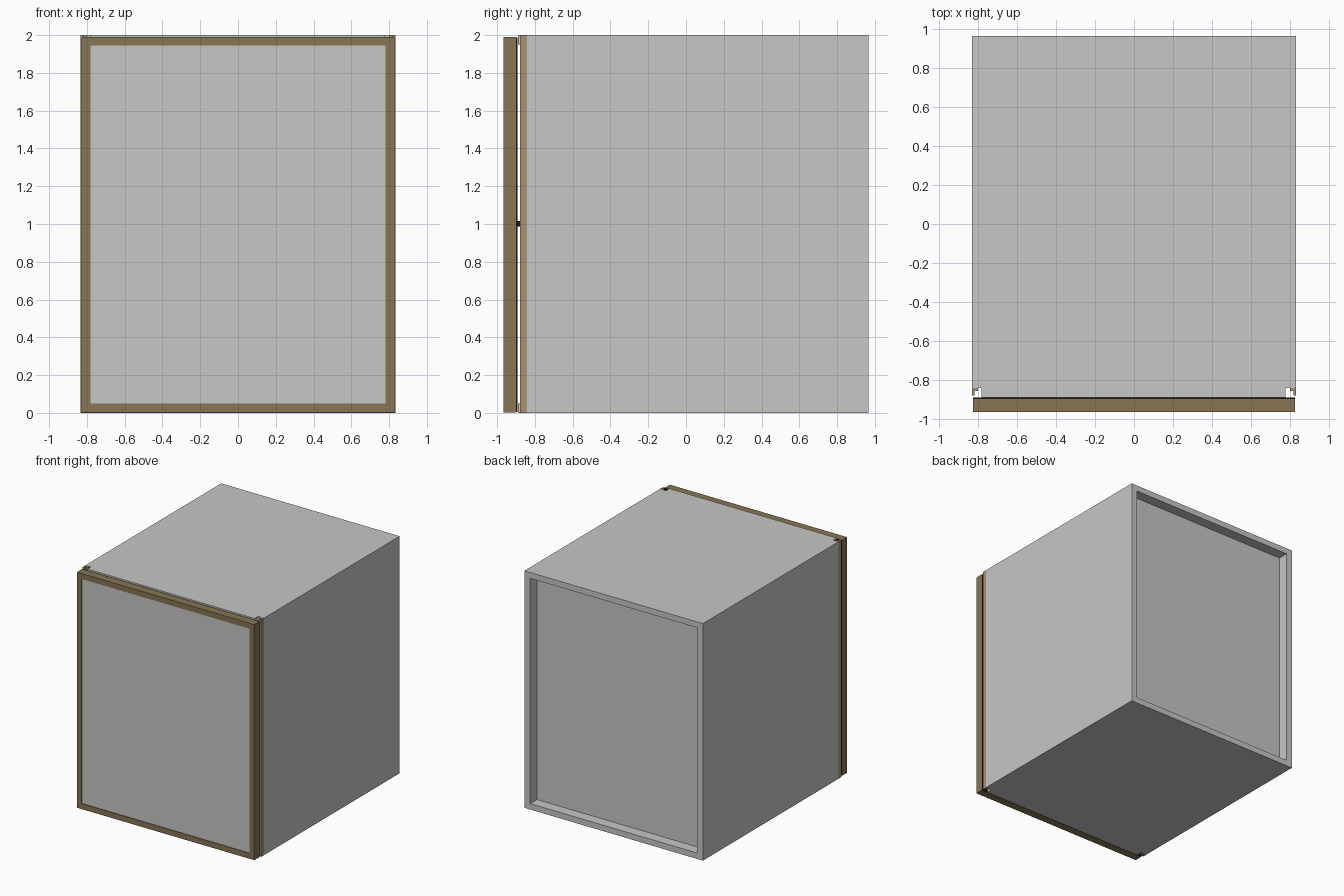
import bpy
import bmesh

if "Cube" in bpy.data.objects:
    bpy.data.objects.remove(bpy.data.objects["Cube"])


def material(name, rgb):
    m = bpy.data.materials.new(name)
    m.diffuse_color = (*rgb, 1)
    m.use_nodes = True
    m.node_tree.nodes["Principled BSDF"].inputs["Base Color"].default_value = m.diffuse_color
    return m


GREY = material("light grey panel", (0.57, 0.57, 0.56))
BROWN = material("door frame brown", (0.242, 0.178, 0.091))
TAN = material("trim tan", (0.40, 0.285, 0.165))
BLACK = material("seal black", (0.01, 0.01, 0.01))


def prism(name, outline, z0, z1, mat):
    """Extrude an xy outline from z0 to z1."""
    bm = bmesh.new()
    face = bm.faces.new([bm.verts.new((x, y, z0)) for x, y in outline])
    top = bmesh.ops.extrude_face_region(bm, geom=[face])["geom"]
    bmesh.ops.translate(bm, vec=(0, 0, z1 - z0),
                        verts=[v for v in top if isinstance(v, bmesh.types.BMVert)])
    bmesh.ops.recalc_face_normals(bm, faces=bm.faces)
    me = bpy.data.meshes.new(name)
    bm.to_mesh(me)
    bm.free()
    me.materials.append(mat)
    ob = bpy.data.objects.new(name, me)
    bpy.context.collection.objects.link(ob)
    return ob


def box(name, x0, x1, y0, y1, z0, z1, mat):
    return prism(name, [(x0, y0), (x1, y0), (x1, y1), (x0, y1)], z0, z1, mat)


W, BACK, SIDE_FRONT, LIP = 0.833, 0.965, -0.842, -0.89
INNER, T = 0.778, 0.05

# Top and bottom boards, notched at the front left corner
board = [(-W, SIDE_FRONT), (-INNER - 0.005, SIDE_FRONT), (-INNER - 0.005, LIP),
         (INNER, LIP), (INNER, BACK), (-W, BACK)]
prism("top_board", board, 2 - T, 2, GREY)
prism("bottom_board", board, 0, T, GREY)

# Side boards and recessed back panel
box("right_side", INNER, W, SIDE_FRONT, BACK, 0, 2, GREY)
box("left_side", -W, -INNER, SIDE_FRONT, BACK, T, 2 - T, GREY)
box("back_panel", -INNER, INNER, 0.835, 0.875, T, 2 - T, GREY)

# L-shaped corner trims in the front notches
for s, side in ((-1, "left"), (1, "right")):
    profile = [(0.80, -0.843), (W, -0.843), (W, -0.88), (0.818, -0.88),
               (0.818, -0.857), (0.80, -0.857)]
    prism(side + "_corner_trim", [(s * x, y) for x, y in profile], 0, 2, TAN)

# Door: brown frame with a slightly sunken grey panel
door = box("door", -0.828, 0.828, -0.966, -0.899, 0.003, 1.99, BROWN)
door.data.materials.append(GREY)
bm = bmesh.new()
bm.from_mesh(door.data)
bm.normal_update()
front = min(bm.faces, key=lambda f: f.normal.y)
bmesh.ops.inset_individual(bm, faces=[front], thickness=0.065)
bm.normal_update()
sunk = bmesh.ops.extrude_discrete_faces(bm, faces=[front])["faces"][0]
bmesh.ops.translate(bm, vec=(0, 0.006, 0), verts=sunk.verts[:])
sunk.material_index = 1
bm.to_mesh(door.data)
bm.free()

# Black seal on the door back and the small catch behind it
box("door_seal", -0.826, 0.826, -0.899, -0.892, 0.005, 1.988, BLACK)
box("door_catch", -0.02, 0.02, -0.892, -0.876, 0.988, 1.015, BLACK)
